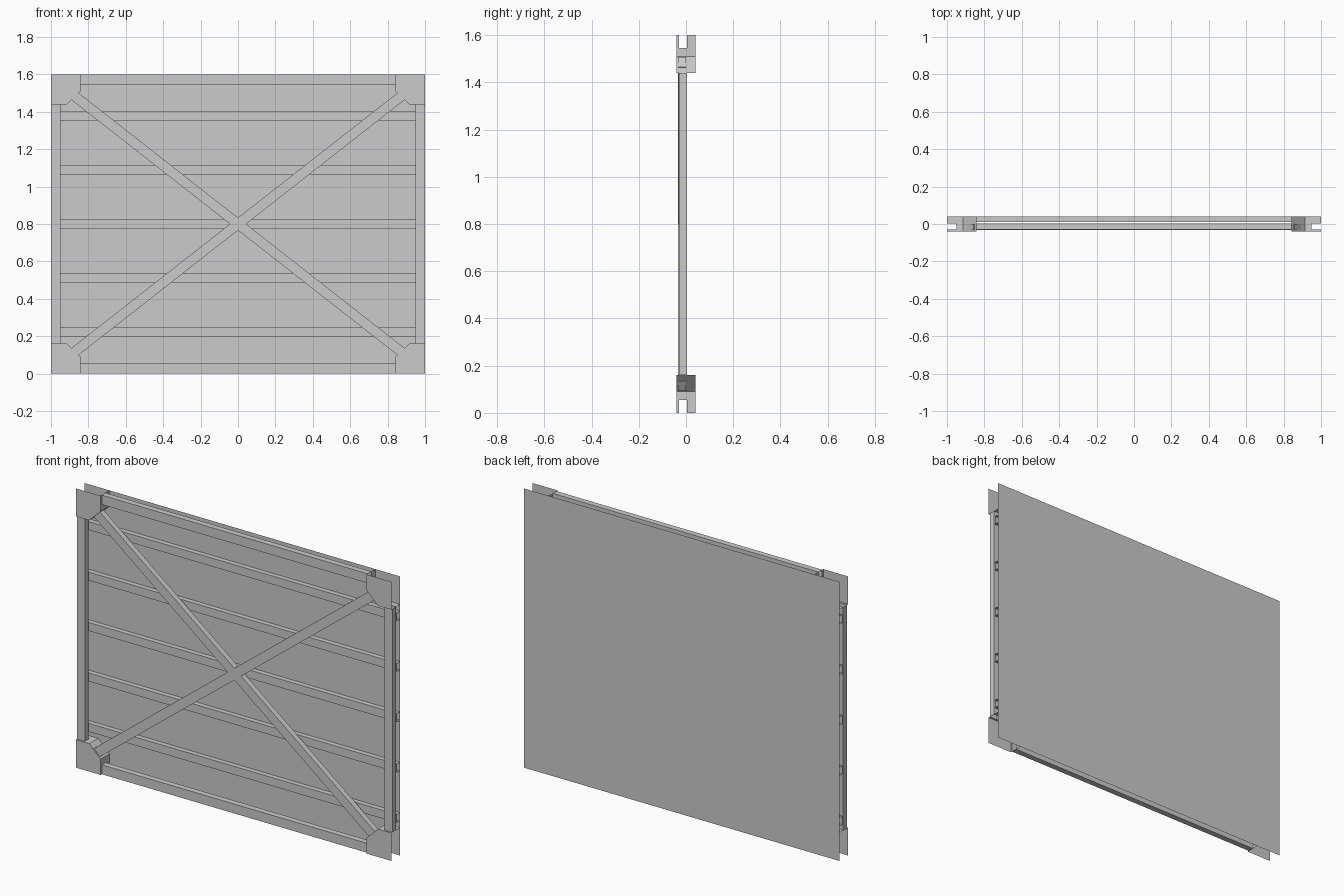
import bpy, bmesh, math

if "Cube" in bpy.data.objects:
    bpy.data.objects.remove(bpy.data.objects["Cube"])

MID = 0.8                      # mid height; parts are built around it
Y_FRONT, Y_BACK = -0.04, 0.04  # corner plate and skin sheet
B0, B1 = -0.03, 0.004          # depth range of the frame beams


def make(name, faces, mirror=(False, False, False)):
    """Sheet object from polygons, optionally mirrored about the panel centre."""
    bm = bmesh.new()
    for f in faces:
        bm.faces.new([bm.verts.new(p) for p in f])
    bmesh.ops.remove_doubles(bm, verts=bm.verts, dist=1e-5)
    bmesh.ops.recalc_face_normals(bm, faces=bm.faces)
    me = bpy.data.meshes.new(name)
    bm.to_mesh(me)
    bm.free()
    ob = bpy.data.objects.new(name, me)
    bpy.context.collection.objects.link(ob)
    ob.location.z = MID
    if any(mirror):
        m = ob.modifiers.new("mirror", 'MIRROR')
        m.use_axis = mirror
        m.use_mirror_merge = False
    return ob


def sweep(profile, to3d, a, b, closed=True):
    """Open-ended sheet strip: profile points carried from a to b."""
    n = len(profile)
    pairs = [(profile[i], profile[(i + 1) % n]) for i in range(n if closed else n - 1)]
    return [[to3d(p, a), to3d(q, a), to3d(q, b), to3d(p, b)] for p, q in pairs]


along_x = lambda p, t: (t, p[0], p[1])
along_y = lambda p, t: (p[0], t, p[1])
along_z = lambda p, t: (p[1], p[0], t)


def box_profile(lo, hi):
    return [(B0, lo), (B1, lo), (B1, hi), (B0, hi)]


# Thin skin sheet on the back
make("back_sheet", [[(-1, Y_BACK, -0.8), (1, Y_BACK, -0.8), (1, Y_BACK, 0.8), (-1, Y_BACK, 0.8)]])

# Open-ended frame beams
HX, HZ = 0.843, 0.64
make("horizontal_beam", sweep(box_profile(0.746, 0.8), along_x, -HX, HX), (False, False, True))
make("vertical_beam", sweep(box_profile(0.95, 1.0), along_z, -HZ, HZ), (True, False, False))

# Stiffening channels against the sheet
for i in range(5):
    z, h, front = (i - 2) * 0.289, 0.024, 0.012
    channel = [(Y_BACK, z - h), (front, z - h), (front, z + h), (Y_BACK, z + h)]
    make(f"stiffener_{i + 1}", sweep(channel, along_x, -1, 1, closed=False))

# Corner brackets: front plate, chamfer wall and two walls notched for the beams
CX, CZ = 0.915, 0.71
plate = [(HX, 0.8), (HX, CZ), (CX, HZ), (1, HZ), (1, 0.8)]


def notched(lo, cut, hi):
    return [(Y_FRONT, lo), (Y_FRONT, hi), (B0, hi), (B0, cut),
            (B1, cut), (B1, hi), (Y_BACK, hi), (Y_BACK, lo)]


bracket = [[along_y(p, Y_FRONT) for p in plate]]
bracket.append([along_x(p, HX) for p in notched(CZ, 0.746, 0.8)])
bracket.append([along_z(p, HZ) for p in notched(CX, 0.95, 1.0)])
bracket += sweep([(HX, CZ), (CX, HZ)], along_y, Y_FRONT, Y_BACK, closed=False)
make("corner_bracket", bracket, (True, False, True))

# Diagonal cross brace as a single X-shaped outline
slope, half, reach = math.atan(0.783), 0.0265, 1.112
c, s = math.cos(slope), math.sin(slope)
quarter = [(half / s, 0), (reach * c + half * s, reach * s - half * c),
           (reach * c - half * s, reach * s + half * c), (0, half / c)]
outline = (quarter
           + [(-x, z) for x, z in reversed(quarter[:3])]
           + [(-x, -z) for x, z in quarter[1:]]
           + [(x, -z) for x, z in reversed(quarter[1:3])])
cross = sweep(outline, along_y, -0.033, 0.0)
cross += [[along_y(p, y) for p in outline] for y in (-0.033, 0.0)]
make("cross_brace", cross)
